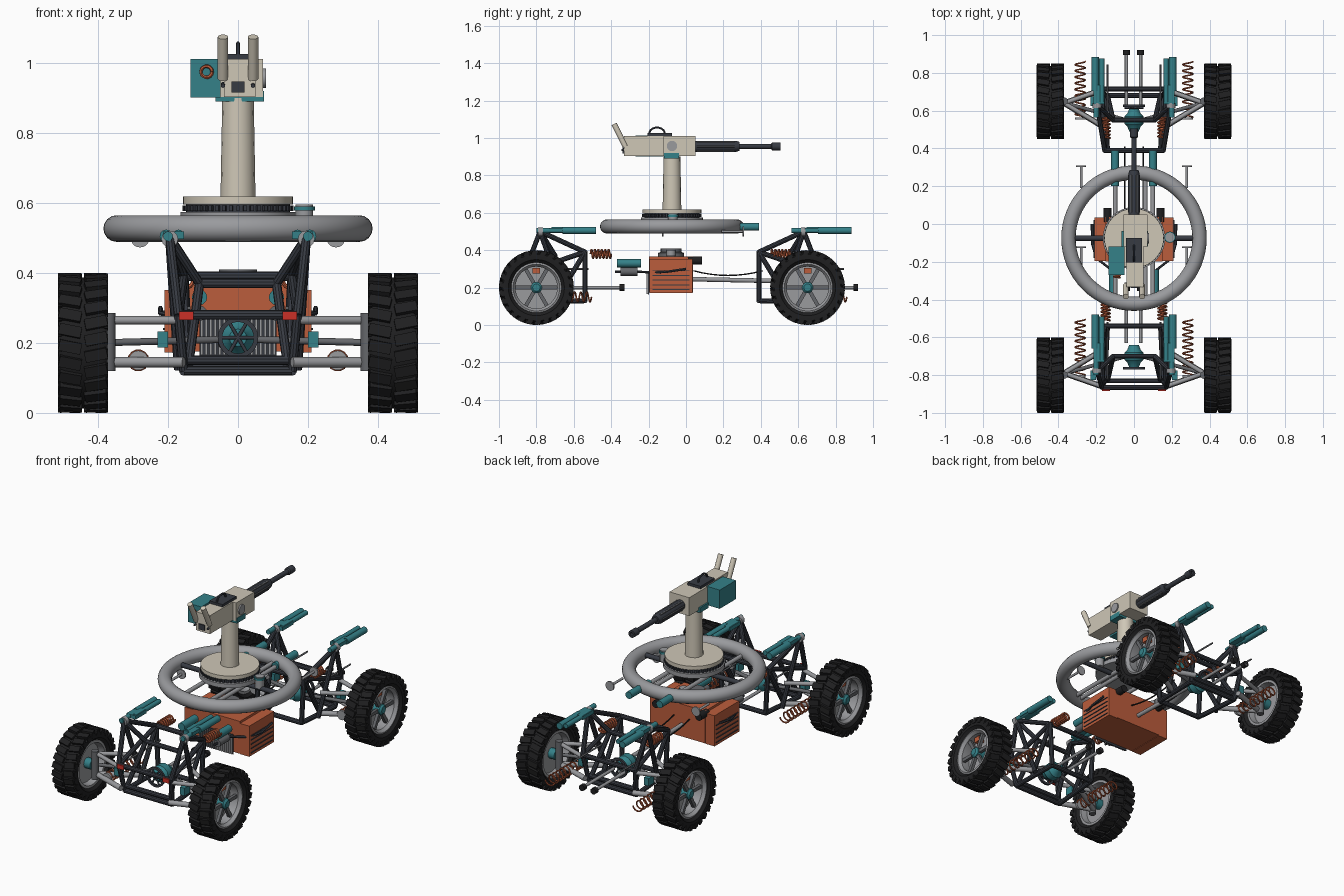
import bpy, bmesh, math
from mathutils import Vector, Matrix

if "Cube" in bpy.data.objects:
    bpy.data.objects.remove(bpy.data.objects["Cube"], do_unlink=True)
made = []


def material(name, *rgb):
    m = bpy.data.materials.new(name)
    m.use_nodes = True
    m.diffuse_color = (*rgb, 1)
    m.node_tree.nodes["Principled BSDF"].inputs["Base Color"].default_value = (*rgb, 1)
    return m


CREAM = material("cream paint", .62, .57, .47)
TEAL = material("teal paint", .035, .22, .25)
ORANGE = material("orange paint", .5, .11, .045)
DARK = material("dark steel", .038, .043, .055)
RUBBER = material("black rubber", .014, .014, .015)
LIGHT = material("light grey metal", .32, .325, .34)
GREY = material("mid grey metal", .13, .135, .145)
RED = material("red lamp", .6, .03, .02)


def finish(name, bm, mat):
    bmesh.ops.recalc_face_normals(bm, faces=bm.faces)
    me = bpy.data.meshes.new(name)
    bm.to_mesh(me)
    bm.free()
    me.materials.append(mat)
    ob = bpy.data.objects.new(name, me)
    bpy.context.collection.objects.link(ob)
    made.append(ob)
    return ob


def add_box(bm, center, size, rot=Matrix()):
    bmesh.ops.create_cube(bm, size=1, matrix=Matrix.Translation(center) @ rot @ Matrix.Diagonal((*size, 1)))


def add_rod(bm, a, b, r, r2=None, n=12):
    a, b = Vector(a), Vector(b)
    rot = (b - a).to_track_quat("Z", "Y").to_matrix().to_4x4()
    bmesh.ops.create_cone(bm, cap_ends=True, segments=n, radius1=r, radius2=r if r2 is None else r2,
                          depth=(b - a).length, matrix=Matrix.Translation((a + b) / 2) @ rot)


def box(name, center, size, mat, rot=Matrix()):
    bm = bmesh.new()
    add_box(bm, center, size, rot)
    return finish(name, bm, mat)


def rods(name, mat, r, *segments, n=12):
    bm = bmesh.new()
    for a, b in segments:
        add_rod(bm, a, b, r, n=n)
    return finish(name, bm, mat)


def lathe(name, profile, center, axis, mat, n=40):
    """Spin (radius, offset) points about an axis through center."""
    bm = bmesh.new()
    rot = Vector(axis).to_track_quat("Z", "Y").to_matrix().to_4x4()
    vs = [bm.verts.new((r, 0, h)) for r, h in profile]
    es = [bm.edges.new(p) for p in zip(vs, vs[1:])]
    bmesh.ops.spin(bm, geom=vs + es, axis=(0, 0, 1), cent=(0, 0, 0), angle=math.tau, steps=n)
    bmesh.ops.remove_doubles(bm, verts=bm.verts, dist=1e-5)
    bmesh.ops.transform(bm, matrix=Matrix.Translation(center) @ rot, verts=bm.verts)
    return finish(name, bm, mat)


def pipe(name, pts, r, mat):
    cu = bpy.data.curves.new(name, "CURVE")
    cu.dimensions, cu.bevel_depth, cu.bevel_resolution, cu.use_fill_caps = "3D", r, 1, True
    sp = cu.splines.new("POLY")
    sp.points.add(len(pts) - 1)
    for p, co in zip(sp.points, pts):
        p.co = (*co, 1)
    tmp = bpy.data.objects.new(name, cu)
    me = bpy.data.meshes.new_from_object(tmp)
    bpy.data.objects.remove(tmp)
    me.materials.clear()
    me.materials.append(mat)
    ob = bpy.data.objects.new(name, me)
    bpy.context.collection.objects.link(ob)
    made.append(ob)


def coil(name, x, y0, y1, z, radius, turns, wire):
    steps = turns * 14
    pts = [(x + radius * math.cos(math.tau * i / 14), y0 + (y1 - y0) * i / steps,
            z + radius * math.sin(math.tau * i / 14)) for i in range(steps + 1)]
    pipe(name, pts, wire, ORANGE)


# Wheels
def wheel(x, y):
    s = 1 if x > 0 else -1
    c, out = Vector((x, y, .2)), (s, 0, 0)
    lathe("tire", [(.132, -.05), (.15, -.068), (.178, -.07), (.187, -.055), (.187, .055), (.178, .07),
                   (.15, .068), (.132, .05), (.132, -.05)], c, out, RUBBER)
    bm = bmesh.new()
    count = 26
    for i in range(count):
        for side in (-1, 1):
            a = math.tau * (i + side * .25) / count
            turn = Matrix.Rotation(a, 4, "X")
            add_box(bm, c + turn @ Vector((side * .037, 0, .19)), (.064, .032, .018),
                    turn @ Matrix.Rotation(side * .2, 4, "Z"))
            add_box(bm, c + turn @ Vector((side * .066, 0, .178)), (.012, .028, .024), turn)
    finish("tire_tread", bm, RUBBER)
    lathe("rim", [(.134, -.055), (.134, .055), (.125, .058), (.112, .04), (.112, -.02), (.12, -.055),
                  (.134, -.055)], c, out, LIGHT)
    lathe("brake_disc", [(0, -.02), (.113, -.02), (.113, -.012), (0, -.012)], c, out, LIGHT)
    bm = bmesh.new()
    for i in range(6):
        turn = Matrix.Rotation(math.tau * (i + .5) / 6, 4, "X")
        add_box(bm, c + turn @ Vector((s * .025, 0, .068)), (.018, .02, .1), turn)
    finish("wheel_spokes", bm, GREY)
    lathe("wheel_hub", [(0, -.06), (.03, -.06), (.03, .04), (.02, .05), (0, .05)], c, out, TEAL, 12)
    box("brake_caliper", c + Vector((s * .005, 0, .09)), (.04, .04, .03), ORANGE)


for y in (-.8, .65):
    for x in (-.443, .443):
        wheel(x, y)

# Tubular frames and suspension, the rear one facing the other way
for end, flip in (("front", False), ("rear", True)):
    def P(x, y, z):
        return Vector((x, -.15 - y if flip else y, z))
    bars = []
    for s in (-1, 1):
        apex, f1, f2 = P(s * .195, -.78, .5), P(s * .17, -.865, .28), P(s * .155, -.83, .12)
        b1, b2, mid = P(s * .155, -.54, .39), P(s * .14, -.54, .13), P(s * .11, -.7, .37)
        bars += [(apex, f1), (f1, f2), (apex, b1), (b1, b2), (f2, b2), (f1, b1), (apex, mid),
                 (apex, P(s * .17, -.65, .125)), (mid, P(s * .14, -.83, .15)), (b1, P(s * .15, -.7, .125))]
        rods(f"{end}_lower_arm", LIGHT, .015, (P(s * .37, -.79, .145), P(s * .155, -.865, .145)),
             (P(s * .37, -.79, .145), P(s * .155, -.66, .145)))
        rods(f"{end}_upper_arm", LIGHT, .012, (P(s * .37, -.79, .265), P(s * .17, -.86, .265)),
             (P(s * .37, -.79, .265), P(s * .17, -.67, .265)))
        rods(f"{end}_half_shaft", GREY, .01, (P(s * .04, -.7, .21), P(s * .4, -.8, .2)))
        rods(f"{end}_knuckle", GREY, .02, (P(s * .37, -.8, .12), P(s * .37, -.8, .285)))
        box(f"{end}_arm_pivot", P(s * .215, -.8, .21), (.03, .05, .045), TEAL)
        rods(f"{end}_apex_pin", LIGHT, .024, (P(s * .195, -.79, .497), P(s * .195, -.765, .497)))
        if not flip:
            box("front_lamp", P(s * .148, -.88, .278), (.042, .009, .024), RED)
    for x, y, z in ((.17, -.865, .28), (.155, -.83, .12), (.145, -.83, .15), (.11, -.7, .37),
                    (.155, -.54, .39), (.14, -.54, .13)):
        bars.append((P(-x, y, z), P(x, y, z)))
    rods(f"{end}_frame", DARK, .0135, *bars, n=10)
    lathe(f"{end}_differential", [(0, -.06), (.025, -.06), (.035, -.035), (.05, -.02), (.05, .02),
                                  (.035, .035), (.025, .06), (0, .06)], P(0, -.7, .215), (0, 1, 0), TEAL, 12)
    lathe(f"{end}_drive_ring", [(.045, 0), (.058, 0), (.058, .012), (.045, .012), (.045, 0)],
          P(0, -.77, .215), (0, 1, 0), DARK, 24)
    rods(f"{end}_drive_ring_spokes", DARK, .005, *[
        (P(0, -.765, .215), P(.05 * math.cos(a * math.pi / 3), -.765, .215 + .05 * math.sin(a * math.pi / 3)))
        for a in range(6)])

# Springs, dampers and pipes, repeated at both ends in the same direction
for y in (0, 1.365):
    for s in (-1, 1):
        rods("damper_body", TEAL, .019, ((s * .205, y - .66, .505), (s * .205, y - .48, .505)))
        rods("damper_tube", TEAL, .014, ((s * .2, y - .8, .505), (s * .2, y - .5, .505)),
             ((s * .17, y - .72, .51), (s * .17, y - .49, .51)))
        box("damper_mount", (s * .185, y - .68, .508), (.06, .1, .022), TEAL)
        rods("damper_rod", GREY, .005, ((s * .14, y - .82, .3), (s * .14, y - .52, .3)))
        coil("long_spring", s * .285, y - .8, y - .505, .15, .027, 9, .0045)
        rods("spring_cup", LIGHT, .028, ((s * .285, y - .812, .15), (s * .285, y - .8, .15)), n=20)
for y in (-.51, .455):
    for s in (-1, 1):
        coil("short_spring", s * .15, y, y + .11, .38, .022, 6, .006)
for y in (-.33, .92):
    for x in (-.04, .035):
        rods("pipe", LIGHT, .009, ((x, y - .3, .2), (x, y, .2)))
        rods("pipe_tip", RUBBER, .018, ((x, y - .025, .2), (x, y, .2)))
for s in (-1, 1):
    for y in (-.12, .31):
        rods("piston_rod", LIGHT, .007, ((s * .28, y - .12, .5), (s * .28, y, .5)))
        rods("piston_head", LIGHT, .027, ((s * .28, y - .008, .5), (s * .28, y, .5)), n=20)
    rods("ring_actuator", TEAL, .021, ((s * .1, .2, .525), (s * .1, .39, .525)))
    rods("lower_actuator", TEAL, .022, ((s * .11, -.37, .33), (s * .11, -.24, .33)))

# Engine block with grille, cooling slats and exhaust
box("engine_block", (0, -.08, .27), (.3, .235, .19), ORANGE)
for s in (-1, 1):
    box("engine_side", (s * .18, -.08, .262), (.06, .23, .18), ORANGE)
bm = bmesh.new()
for i in range(5):
    for s in (-1, 1):
        add_box(bm, (s * .211, -.08, .19 + i * .025), (.006, .2, .005))
finish("engine_side_slats", bm, DARK)
box("grille_back", (0, -.2, .22), (.22, .006, .115), DARK)
bm = bmesh.new()
for i in range(17):
    add_box(bm, ((i - 8) * .013, -.206, .22), (.007, .01, .11))
finish("grille_bars", bm, LIGHT)
lathe("engine_cap", [(0, .36), (.07, .36), (.07, .385), (.055, .39), (.055, .41), (0, .41)],
      (0, -.08, 0), (0, 0, 1), GREY, 24)
rods("engine_cap_bolt", LIGHT, .025, ((-.07, -.08, .37), (-.07, -.08, .4)), ((.07, -.08, .37), (.07, -.08, .4)))
for s in (-1, 1):
    rods("air_intake", RUBBER, .022, ((s * .14, .01, .345), (s * .14, .085, .345)))
    rods("muffler", GREY, .022, ((s * .11, -.35, .285), (s * .11, -.26, .285)))
    pipe("exhaust_pipe", [(s * .11, -.38, .285), (s * .11, -.25, .285), (s * .2, -.18, .28),
                          (s * .222, -.1, .285), (s * .222, 0, .3)], .007, DARK)
    pipe("cable", [(s * .05, .04 + .37 * t / 8, .29 - .1 * (t / 8) * (1 - t / 8)) for t in range(9)], .004, RUBBER)
rods("rear_drive_shaft", LIGHT, .012, ((0, .03, .245), (0, .5, .235)))

# Ring platform and turntable
C = Vector((0, -.075, 0))
lathe("ring_platform", [(.347 + .038 * math.cos(math.tau * i / 16), .527 + .038 * math.sin(math.tau * i / 16))
                        for i in range(17)], C, (0, 0, 1), LIGHT, 64)
rods("ring_spokes", DARK, .014, *[(C + Vector((s * .1, 0, .527)), C + Vector((s * .34, 0, .527))) for s in (-1, 1)])
rods("ring_rails", LIGHT, .012, *[((x, -.4, .52), (x, .26, .52)) for x in (-.1, .06, .1)])
rods("turntable_base", LIGHT, .165, (C + Vector((0, 0, .55)), C + Vector((0, 0, .575))), n=48)
bm = bmesh.new()
add_rod(bm, C + Vector((0, 0, .575)), C + Vector((0, 0, .596)), .148, n=48)
for i in range(48):
    turn = Matrix.Rotation(math.tau * i / 48, 4, "Z")
    add_box(bm, C + turn @ Vector((.15, 0, .585)), (.018, .01, .016), turn)
finish("turntable_gear", bm, DARK)
lathe("turntable_top", [(0, .596), (.157, .596), (.157, .618), (0, .618)], C, (0, 0, 1), CREAM, 48)
rods("drive_gear", TEAL, .03, ((.19, -.07, .578), (.19, -.07, .59)), n=16)
rods("drive_motor", LIGHT, .025, ((.19, -.07, .53), (.19, -.07, .596)))

# Column and gun
bm = bmesh.new()
add_rod(bm, C + Vector((0, 0, .618)), C + Vector((0, 0, .9)), .05, .045, n=16)
finish("column", bm, CREAM)
box("gun_cradle", (.005, -.078, .905), (.14, .08, .03), TEAL)
box("gun_body_front", (.008, -.035, .957), (.128, .17, .108), CREAM)
box("gun_body_rear", (.005, -.225, .957), (.09, .215, .108), CREAM)
box("rear_plate", (0, -.335, .932), (.038, .008, .032), DARK)
rods("side_cap", LIGHT, .028, ((.07, -.075, .957), (.08, -.075, .957)), n=20)
box("ammo_box", (-.093, -.195, .957), (.085, .15, .11), TEAL)
coil("ammo_link", -.09, -.285, -.272, .975, .016, 1, .005)
box("top_cover", (0, -.14, 1.018), (.085, .13, .016), DARK)
pipe("carry_loop", [(0, -.155 + .042 * math.cos(math.pi * i / 10), 1.022 + .034 * math.sin(math.pi * i / 10))
                    for i in range(11)], .006, DARK)
for s in (-1, 1):
    rods("grip", CREAM, .015, ((s * .043, -.325, .955), (s * .043, -.385, 1.075)))
    rods("grip_link", DARK, .006, ((s * .043, -.345, .935), (s * .043, -.31, .94)))
lathe("gun_barrel", [(0, .04), (.029, .04), (.029, .27), (.024, .285), (.014, .285), (.014, .455),
                     (.021, .46), (.021, .505), (.01, .505), (.01, .48), (0, .48)], (0, 0, .955), (0, 1, 0), DARK, 16)
rods("barrel_jacket_ribs", GREY, .006, *[((.027 * math.cos(a), .06, .955 + .027 * math.sin(a)),
                                         (.027 * math.cos(a), .26, .955 + .027 * math.sin(a)))
                                        for a in (i * math.tau / 6 for i in range(6))], n=6)

bpy.ops.object.select_all(action="DESELECT")
for ob in made:
    ob.select_set(True)
bpy.context.view_layer.objects.active = made[0]
bpy.ops.object.shade_smooth_by_angle(angle=math.radians(35))
